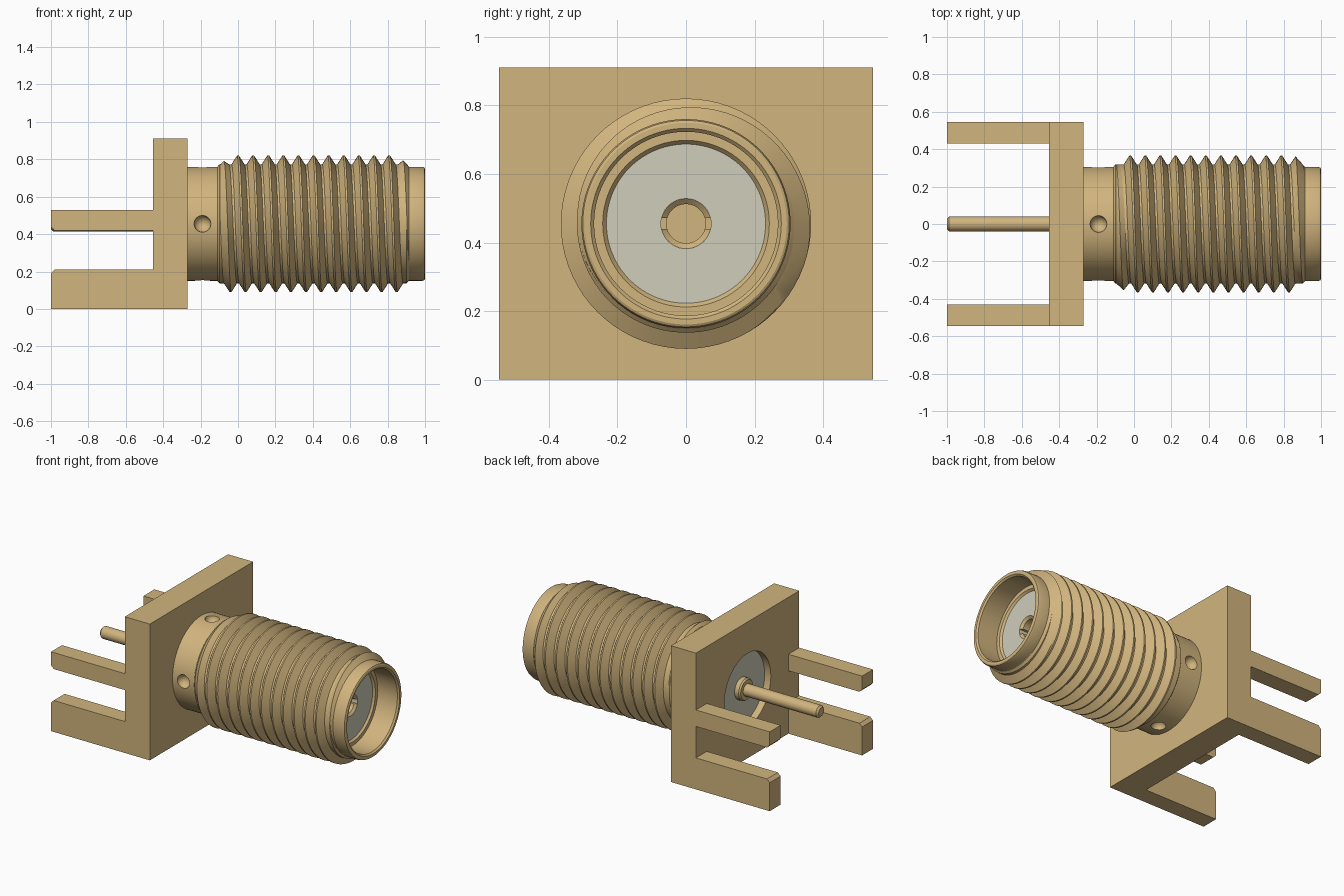
import bpy, bmesh, math
from mathutils import Vector

cube = bpy.data.objects.get("Cube")
if cube:
    bpy.data.objects.remove(cube, do_unlink=True)

AXIS_Z = 0.455


def material(name, rgb):
    m = bpy.data.materials.new(name)
    m.use_nodes = True
    m.diffuse_color = (*rgb, 1)
    node = next(n for n in m.node_tree.nodes if n.type == 'BSDF_PRINCIPLED')
    node.inputs["Base Color"].default_value = (*rgb, 1)
    return m


BRASS = material("brass", (0.64, 0.46, 0.21))
INSULATOR = material("pale grey insulator", (0.62, 0.61, 0.50))


def finish(name, bm, mat=BRASS, smooth=True):
    bmesh.ops.remove_doubles(bm, verts=bm.verts, dist=1e-5)
    bmesh.ops.recalc_face_normals(bm, faces=bm.faces)
    mesh = bpy.data.meshes.new(name)
    bm.to_mesh(mesh)
    bm.free()
    mesh.materials.append(mat)
    ob = bpy.data.objects.new(name, mesh)
    bpy.context.collection.objects.link(ob)
    if smooth:
        shade(ob)
    return ob


def activate(ob):
    bpy.ops.object.select_all(action='DESELECT')
    ob.select_set(True)
    bpy.context.view_layer.objects.active = ob


def shade(ob):
    activate(ob)
    bpy.ops.object.shade_smooth_by_angle(angle=math.radians(25))


def ring_point(x, r, a):
    return Vector((x, r * math.cos(a), AXIS_Z + r * math.sin(a)))


def lathe(name, profile, mat=BRASS, segments=96, closed=False):
    """Turn an (x, radius) profile around the connector axis."""
    bm = bmesh.new()
    rings = [[bm.verts.new(ring_point(x, r, math.tau * i / segments))
              for i in range(segments)] for x, r in profile]
    pairs = list(zip(rings, rings[1:]))
    if closed:
        pairs.append((rings[-1], rings[0]))
    else:
        bm.faces.new(rings[0])
        bm.faces.new(rings[-1])
    for a, b in pairs:
        for i in range(segments):
            j = (i + 1) % segments
            bm.faces.new((a[i], a[j], b[j], b[i]))
    return finish(name, bm, mat)


def prism(name, outline, y0, y1):
    """Extrude an (x, z) outline along y."""
    bm = bmesh.new()
    face = bm.faces.new([bm.verts.new((x, y0, z)) for x, z in outline])
    ext = bmesh.ops.extrude_face_region(bm, geom=[face])
    moved = [v for v in ext["geom"] if isinstance(v, bmesh.types.BMVert)]
    bmesh.ops.translate(bm, verts=moved, vec=(0, y1 - y0, 0))
    return finish(name, bm, smooth=False)


def cut(ob, cutter):
    cutter.hide_render = True
    mod = ob.modifiers.new("cut", 'BOOLEAN')
    mod.operation, mod.solver, mod.object = 'DIFFERENCE', 'EXACT', cutter
    activate(ob)
    bpy.ops.object.modifier_apply(modifier=mod.name)
    bpy.data.objects.remove(cutter, do_unlink=True)


# Square flange with a round opening
flange = prism("flange", [(-.455, 0), (-.27, 0), (-.27, .91), (-.455, .91)], -.545, .545)
cut(flange, lathe("flange_cutter", [(-.6, .245), (-.1, .245)]))
shade(flange)

# Board legs, mirrored left and right
lower = [(-1, 0), (-.455, 0), (-.455, .21), (-.98, .21), (-1, .19)]
upper = [(-1, .44), (-.98, .42), (-.455, .42), (-.455, .53), (-1, .53)]
for side, s in (("left", 1), ("right", -1)):
    y0, y1 = sorted((s * .43, s * .545))
    prism(f"lower_leg_{side}", lower, y0, y1)
    prism(f"upper_leg_{side}", upper, y0, y1)

# Hollow barrel: neck, thread core, front lip and stepped bore
barrel = lathe("barrel", [
    (-.275, .305), (-.11, .305), (-.10, .318), (.90, .318), (.913, .305),
    (.985, .305), (.996, .301), (1, .294), (1, .278), (.99, .268),
    (.845, .268), (.845, .243), (.832, .232), (-.275, .232)], closed=True)

# Four round dimples in the neck
for k in range(4):
    bm = bmesh.new()
    bmesh.ops.create_uvsphere(bm, u_segments=24, v_segments=16, radius=.045)
    bmesh.ops.translate(bm, verts=bm.verts, vec=ring_point(-.19, .305, k * math.pi / 2))
    cut(barrel, finish("dimple_cutter", bm))
shade(barrel)

# Helical thread, tapering off at both ends
PITCH, START, END, STEPS = .0808, -.11, .915, 72
CREST, ROOT = .365, .316
section = [(-.036, ROOT), (-.005, CREST), (.005, CREST), (.036, ROOT)]
bm = bmesh.new()
previous = None
for i in range(-STEPS * 2, STEPS * 13):
    angle = math.tau * i / STEPS
    centre = PITCH * (i / STEPS - .25)
    row = []
    for dx, r in section:
        x = min(max(centre + dx, START), END)
        limit = .305 + min((x - START) * .9, (END - x) * 1.1)
        row.append(bm.verts.new(ring_point(x, min(r, limit), angle)))
    if previous:
        for k in range(3):
            bm.faces.new((previous[k], previous[k + 1], row[k + 1], row[k]))
    previous = row
bmesh.ops.dissolve_degenerate(bm, dist=1e-5, edges=bm.edges)
finish("thread", bm)

# Insulator core
lathe("insulator", [(-.41, .073), (-.41, .244), (-.28, .244), (-.28, .232),
                    (.832, .232), (.832, .073)], INSULATOR, closed=True)

# Centre contact: rear pin, shoulder and slotted socket
contact = lathe("centre_contact", [
    (-1, .028), (-.988, .04), (-.45, .04), (-.45, .066), (-.44, .073),
    (.832, .073), (.818, .057), (.6, .057)], segments=48)
cut(contact, prism("slot_cutter", [(.68, AXIS_Z - .016), (.9, AXIS_Z - .016),
                                   (.9, AXIS_Z + .016), (.68, AXIS_Z + .016)], -.1, .1))
shade(contact)
